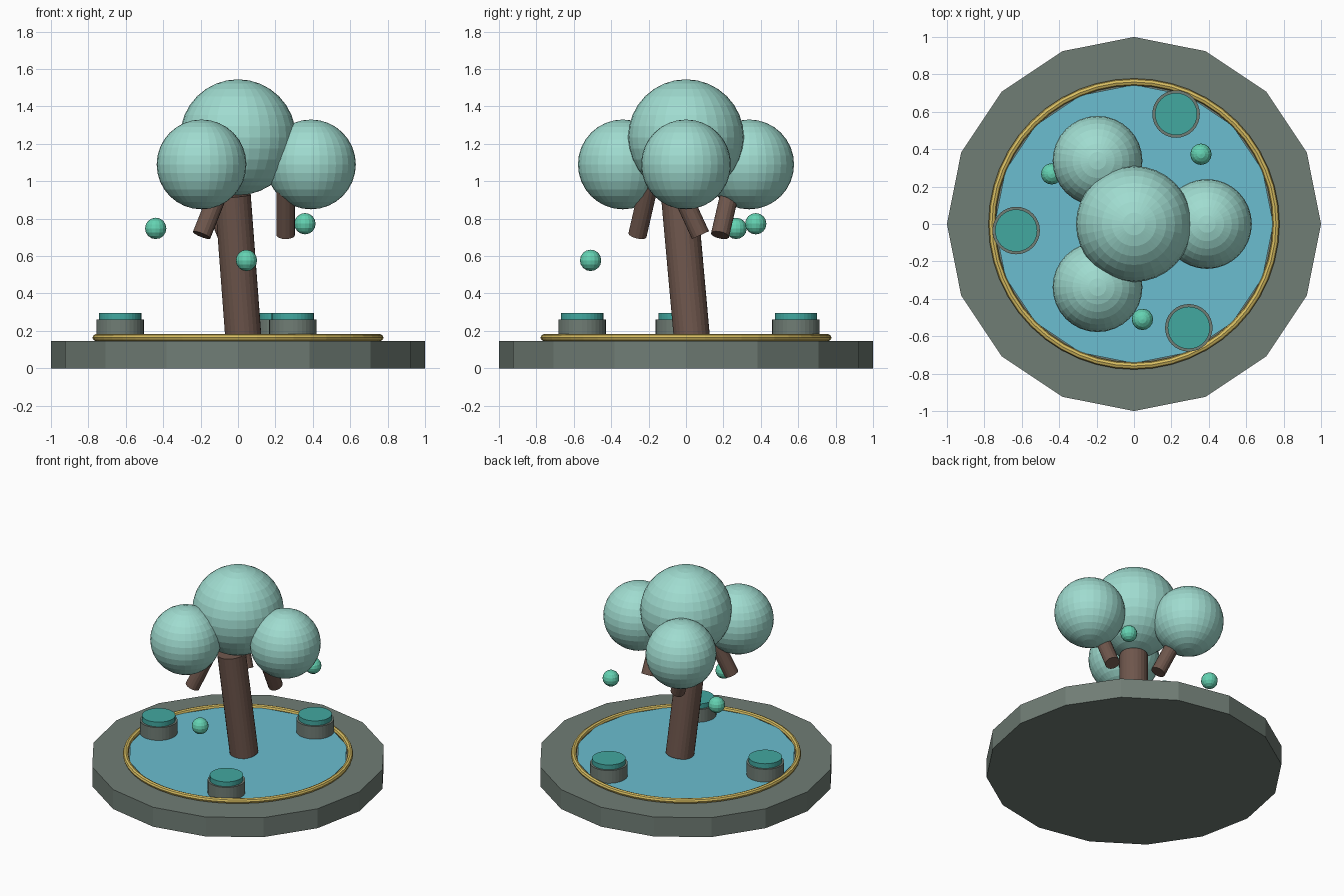
import bpy
from math import sin, cos, radians, pi
from mathutils import Vector

cube = bpy.data.objects.get("Cube")
if cube:
    bpy.data.objects.remove(cube, do_unlink=True)


def linear(v):
    v /= 255
    return v / 12.92 if v <= 0.04045 else ((v + 0.055) / 1.055) ** 2.4


def material(name, r, g, b):
    colour = (linear(r), linear(g), linear(b), 1)
    mat = bpy.data.materials.new(name)
    mat.use_nodes = True
    mat.diffuse_color = colour
    mat.node_tree.nodes["Principled BSDF"].inputs["Base Color"].default_value = colour
    return mat


stone_grey = material("stone grey", 112, 125, 117)
water_blue = material("water blue", 107, 190, 208)
gold = material("gold", 216, 190, 98)
bark_brown = material("bark brown", 110, 86, 76)
leaf_mint = material("leaf mint", 160, 220, 208)
moss_teal = material("moss teal", 66, 168, 160)
orb_green = material("orb green", 100, 210, 178)


def finish(name, mat):
    obj = bpy.context.object
    obj.name = name
    obj.data.materials.append(mat)
    return obj


def disc(name, mat, x, y, radius, bottom, top, sides=32):
    bpy.ops.mesh.primitive_cylinder_add(vertices=sides, radius=radius, depth=top - bottom,
                                        location=(x, y, (bottom + top) / 2))
    return finish(name, mat)


def rod(name, mat, centre, axis, radius, length, sides=24):
    bpy.ops.mesh.primitive_cylinder_add(vertices=sides, radius=radius, depth=length,
                                        location=centre)
    obj = finish(name, mat)
    obj.rotation_euler = Vector(axis).to_track_quat('Z', 'Y').to_euler()
    return obj


def ball(name, mat, centre, radius, segments=32):
    bpy.ops.mesh.primitive_uv_sphere_add(segments=segments, ring_count=segments // 2,
                                         radius=radius, location=centre)
    return finish(name, mat)


# Pool: faceted slab, water disc and gold rim
disc("stone_base", stone_grey, 0, 0, 1, 0, 0.145, 16)
disc("water", water_blue, 0, 0, 0.745, 0.12, 0.165, 16)
bpy.ops.mesh.primitive_torus_add(major_radius=0.759, minor_radius=0.019, major_segments=48,
                                 minor_segments=8, location=(0, 0, 0.164))
finish("gold_rim", gold)

# Leaning trunk and main crown
rod("trunk", bark_brown, (0, -0.003, 0.545), (-0.075, -0.09, 1), 0.097, 0.76)
ball("crown_centre", leaf_mint, (0, 0, 1.235), 0.31)

# Three side crowns, each with a branch tilted sideways around the trunk
for i, tilt in enumerate((0, -120, 120)):
    a, t = radians(120 * i), radians(tilt)
    ball(f"crown_side_{i + 1}", leaf_mint, (0.39 * cos(a), 0.39 * sin(a), 1.09), 0.24)
    rod(f"branch_{i + 1}", bark_brown, (0.255 * cos(a), 0.255 * sin(a), 0.88),
        (0.42 * sin(t), -0.42 * cos(t), 0.91), 0.05, 0.37, 16)

# Moss-topped stepping stones
for i, (x, y) in enumerate(((-0.63, -0.035), (0.225, 0.588), (0.293, -0.555))):
    disc(f"step_stone_{i + 1}", stone_grey, x, y, 0.127, 0.13, 0.26)
    disc(f"step_moss_{i + 1}", moss_teal, x, y, 0.113, 0.26, 0.295)

# Floating orbs
for i, spot in enumerate(((-0.44, 0.268, 0.748), (0.045, -0.51, 0.577), (0.358, 0.373, 0.773))):
    ball(f"orb_{i + 1}", orb_green, spot, 0.057, 16)
